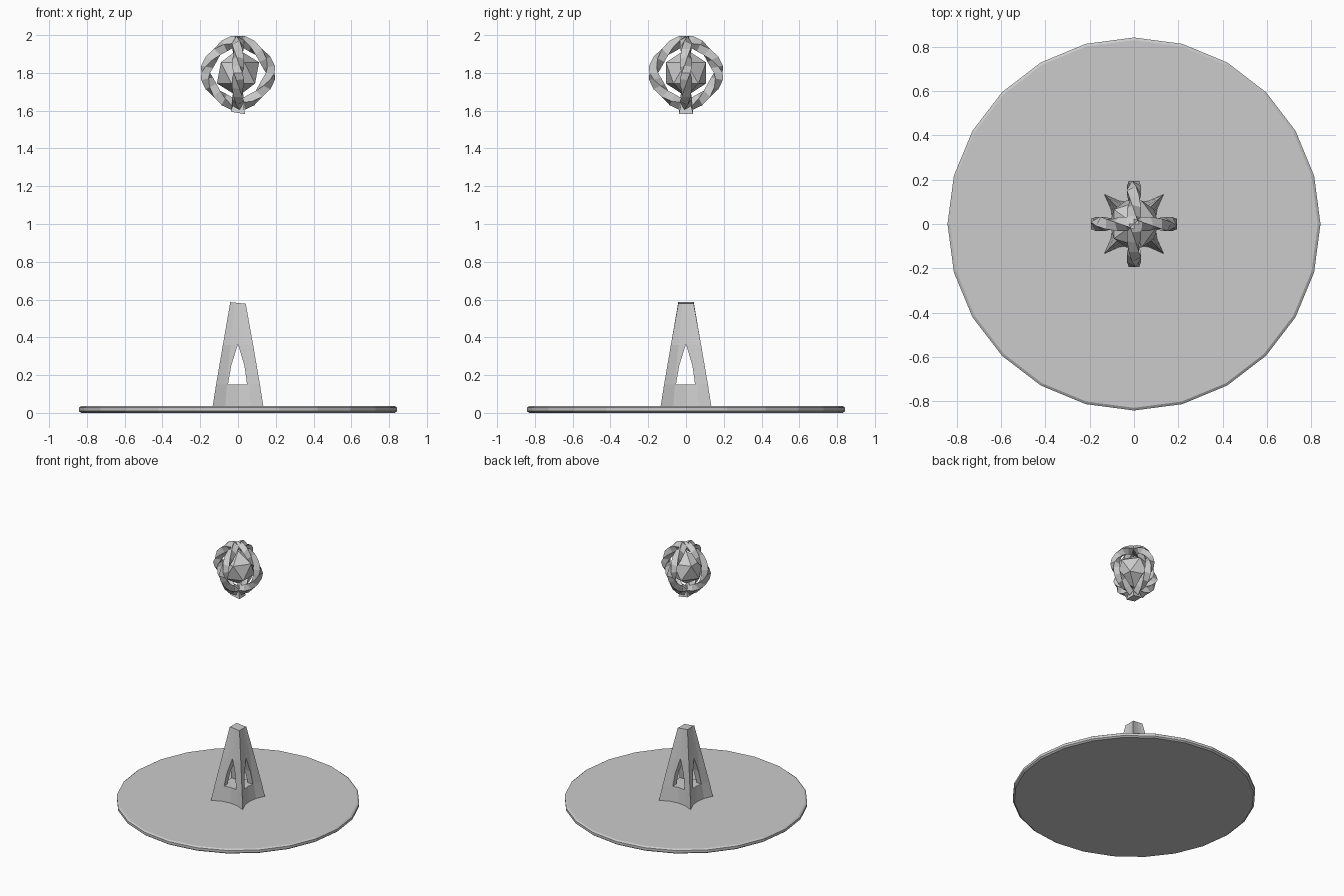
import bpy, bmesh
from math import pi, sin, cos, copysign
from mathutils import Vector

if "Cube" in bpy.data.objects:
    bpy.data.objects.remove(bpy.data.objects["Cube"])


def make_object(name, bm):
    bmesh.ops.recalc_face_normals(bm, faces=bm.faces)
    mesh = bpy.data.meshes.new(name)
    bm.to_mesh(mesh)
    bm.free()
    obj = bpy.data.objects.new(name, mesh)
    bpy.context.collection.objects.link(obj)
    return obj


def loft(name, rings, closed=False):
    """Bridge successive rings of points; cap the ends unless closed."""
    bm = bmesh.new()
    rows = [[bm.verts.new(p) for p in r] for r in rings]
    n = len(rows[0])
    pairs = list(zip(rows, rows[1:]))
    if closed:
        pairs.append((rows[-1], rows[0]))
    for a, b in pairs:
        for i in range(n):
            j = (i + 1) % n
            bm.faces.new((a[i], a[j], b[j], b[i]))
    if not closed:
        bm.faces.new(rows[0][::-1])
        bm.faces.new(rows[-1])
    return make_object(name, bm)


def circle(r, z, n=24):
    return [(r * cos(2 * pi * i / n), r * sin(2 * pi * i / n), z) for i in range(n)]


def star_square(corner, mid, z, slope=0.0):
    """Square section whose four sides bow inward."""
    pts = []
    for k in range(4):
        c, s = cos(k * pi / 2), sin(k * pi / 2)
        for t in (-1, -0.5, 0, 0.5):
            u, v = corner * t, -(mid + (corner - mid) * t * t)
            x, y = c * u - s * v, s * u + c * v
            pts.append((x, y, z + slope * x))
    return pts


# Round base plate with a worn edge
loft("base_plate", [circle(0.83, 0.0), circle(0.842, 0.009),
                    circle(0.842, 0.028), circle(0.83, 0.036)])

# Pedestal: tapered body with splayed corner fins and a slanted broken top
pedestal = loft("pedestal", [
    star_square(0.135, 0.095, 0.03),
    star_square(0.116, 0.085, 0.15),
    star_square(0.080, 0.068, 0.36),
    star_square(0.041, 0.039, 0.582, -0.1),
])

# Arched windows cut through both directions
arch = [(-0.053, 0.15), (0.048, 0.15), (0.034, 0.25), (0, 0.365), (-0.036, 0.25)]
for axis in "xy":
    rings = [[(d, u, z) if axis == "x" else (u, d, z) for u, z in arch]
             for d in (-0.3, 0.3)]
    cutter = loft("window_cutter_" + axis, rings)
    cutter.hide_render = True
    mod = pedestal.modifiers.new("window", "BOOLEAN")
    mod.operation = "DIFFERENCE"
    mod.solver = "EXACT"
    mod.object = cutter
    bpy.context.view_layer.objects.active = pedestal
    bpy.ops.object.modifier_apply(modifier=mod.name)
    bpy.data.objects.remove(cutter)


# Cage: two crossing rounded-diamond hoops of twisted square bar
def hoop(name, side, normal, steps=24):
    centre, up = Vector((0, 0, 1.8)), Vector((0, 0, 1))
    power = lambda v: copysign(abs(v) ** (2 / 1.6), v)
    rings = []
    for i in range(steps):
        a = 2 * pi * i / steps
        p = side * (0.171 * power(cos(a))) + up * (0.171 * power(sin(a)))
        out = p.normalized()
        ring = []
        for k in range(4):
            b = pi / 4 + k * pi / 2 + i * pi / 6
            ring.append(centre + p + out * (0.033 * cos(b)) + normal * (0.033 * sin(b)))
        rings.append(ring)
    return loft(name, rings, closed=True)


X, Y = Vector((1, 0, 0)), Vector((0, 1, 0))
hoop("cage_hoop_wide", X, Y)
hoop("cage_hoop_deep", Y, X)

# Broken stub under the cage
loft("cage_stub", [star_square(0.038, 0.038, 1.588, -0.18),
                   star_square(0.026, 0.026, 1.635)])

# Faceted core inside the cage
bpy.ops.mesh.primitive_ico_sphere_add(subdivisions=1, radius=0.125, location=(0, 0, 1.8))
bpy.context.object.name = "core_gem"
